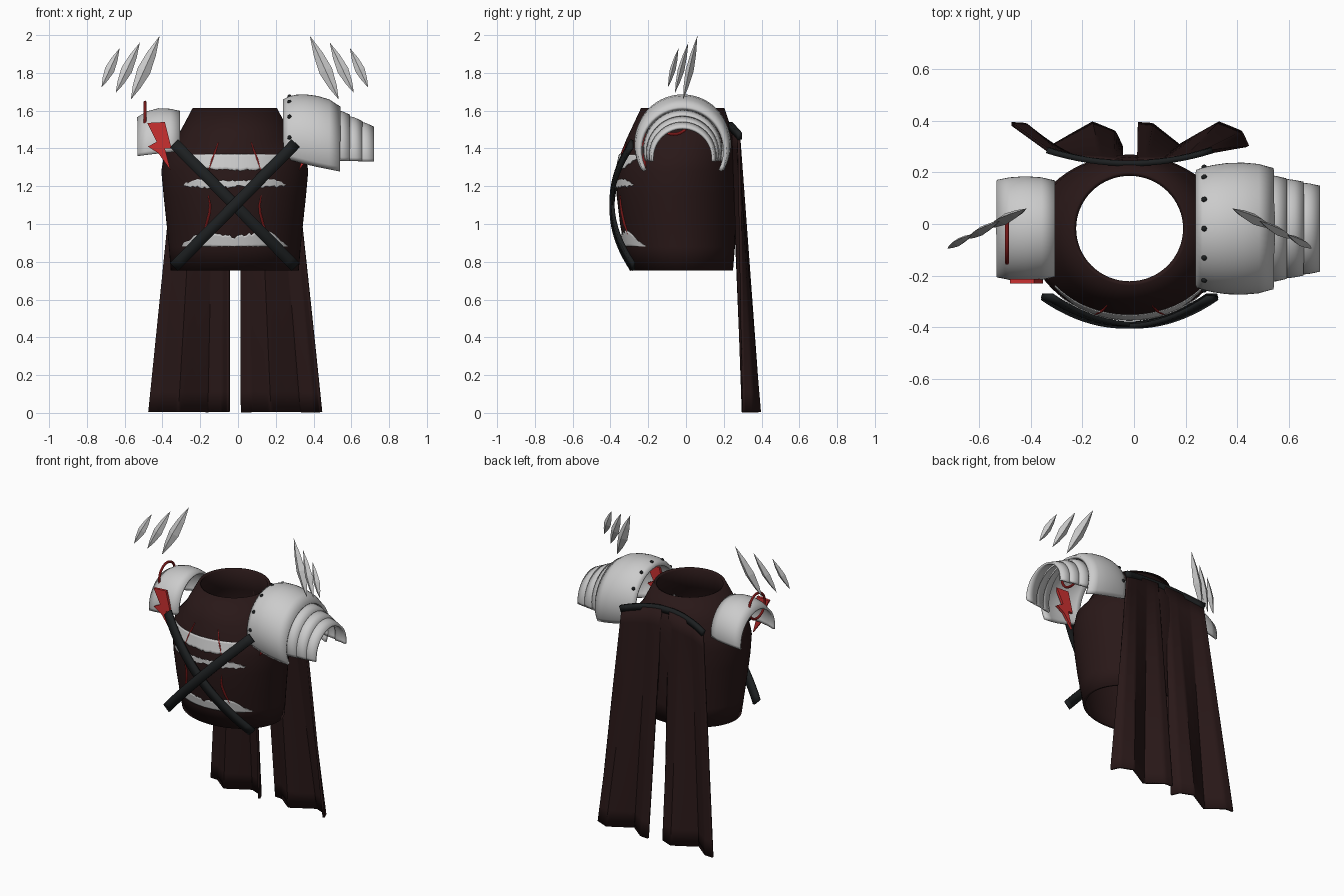
import bpy, bmesh, math, random
from mathutils import Vector

if "Cube" in bpy.data.objects:
    bpy.data.objects.remove(bpy.data.objects["Cube"])

random.seed(4)
CX = -0.017  # symmetry plane of the costume


def mat(name, col):
    m = bpy.data.materials.new(name)
    m.diffuse_color = (*col, 1)
    m.use_nodes = True
    m.node_tree.nodes["Principled BSDF"].inputs["Base Color"].default_value = m.diffuse_color
    return m


CLOTH = mat("dark_cloth", (0.022, 0.009, 0.009))
LEATHER = mat("black_leather", (0.012, 0.014, 0.015))
RED = mat("red", (0.6, 0.03, 0.03))


def make(name, verts, faces, material=None, thick=0, smooth=True, offset=0):
    me = bpy.data.meshes.new(name)
    me.from_pydata([tuple(v) for v in verts], [], faces)
    bm = bmesh.new()
    bm.from_mesh(me)
    bmesh.ops.recalc_face_normals(bm, faces=bm.faces)
    bm.to_mesh(me)
    bm.free()
    ob = bpy.data.objects.new(name, me)
    bpy.context.collection.objects.link(ob)
    if material:
        me.materials.append(material)
    if thick:
        s = ob.modifiers.new("thickness", 'SOLIDIFY')
        s.thickness, s.offset = thick, offset
    if smooth:
        bpy.ops.object.select_all(action='DESELECT')
        ob.select_set(True)
        bpy.context.view_layer.objects.active = ob
        bpy.ops.object.shade_smooth_by_angle(angle=math.radians(35))
    return ob


def loft(name, rows, closed=False, caps=False, **kw):
    n = len(rows[0])
    m = n if closed else n - 1
    faces = [(i*n + j, i*n + (j+1) % n, (i+1)*n + (j+1) % n, (i+1)*n + j)
             for i in range(len(rows)-1) for j in range(m)]
    if caps:
        faces += [tuple(range(n)), tuple(range((len(rows)-1)*n, len(rows)*n))]
    return make(name, [v for r in rows for v in r], faces, **kw)


def lerp(table, t):
    for a, b in zip(table, table[1:]):
        if a[0] <= t <= b[0]:
            f = (t - a[0]) / (b[0] - a[0])
            return [p + (q - p) * f for p, q in zip(a[1:], b[1:])]
    return table[0][1:] if t < table[0][0] else table[-1][1:]


# torso shell: z, half width, front y, back y
BODY = [(0.755, .33, -.29, .24), (0.88, .34, -.318, .25), (1.0, .352, -.34, .255),
        (1.15, .368, -.358, .26), (1.28, .38, -.358, .26), (1.37, .365, -.338, .255),
        (1.45, .30, -.305, .25), (1.61, .215, -.23, .195)]
rows = []
for z, rx, yf, yb in BODY:
    cy, ry = (yf+yb)/2, (yb-yf)/2
    rows.append([(CX + rx*math.cos(a*math.tau/64), cy + ry*math.sin(a*math.tau/64), z) for a in range(64)])
loft("torso_shell", rows, closed=True, material=CLOTH, thick=.018)


def front(x, z, off=.015):
    rx, yf, yb = lerp(BODY, z)
    u = min(.999, abs(x - CX)/rx)
    return Vector((x, (yf+yb)/2 - (yb-yf)/2*math.sqrt(1-u*u) - off, z))


# torn grey patches on the chest: x offset, lower z, upper z, ragged amounts
def patch(name, outline, low_jag, top_jag, n=44):
    lo, hi = outline[0][0], outline[-1][0]
    cols = []
    for i in range(n+1):
        x = lo + (hi-lo)*i/n
        a, b = lerp(outline, x)
        a += random.uniform(-1, 1)*low_jag
        b = max(a + .002, b + random.uniform(-1, 1)*top_jag)
        cols.append([front(CX+x, a+(b-a)*k/6) for k in range(7)])
    loft(name, cols, thick=.004)


patch("upper_tear", [(-.29, 1.355, 1.367), (-.2, 1.3, 1.368), (-.1, 1.287, 1.37),
                     (.1, 1.285, 1.37), (.2, 1.3, 1.368), (.29, 1.355, 1.367)], .006, 0)
patch("middle_tear", [(-.27, 1.205, 1.212), (-.2, 1.195, 1.24), (-.08, 1.19, 1.23), (0, 1.2, 1.23),
                      (.08, 1.19, 1.23), (.2, 1.195, 1.24), (.27, 1.205, 1.212)], .007, .004)
patch("lower_tear", [(-.28, .88, .89), (-.17, .88, .965), (-.09, .88, .95), (0, .88, .93),
                     (.09, .88, .95), (.17, .88, .965), (.28, .88, .89)], 0, .009)


def tube(name, pts, radii, material, sides=8):
    rows = []
    for i, p in enumerate(pts):
        t = (pts[min(i+1, len(pts)-1)] - pts[max(i-1, 0)]).normalized()
        u = t.cross(Vector((0, 1, 0))).normalized()
        v = t.cross(u)
        rows.append([p + radii[i]*(u*math.cos(k*math.tau/sides) + v*math.sin(k*math.tau/sides))
                     for k in range(sides)])
    loft(name, rows, closed=True, caps=True, material=material)


# flat straps
def strap(name, pts, width, thick, flat=Vector((0, 1, 0))):
    rows = []
    for i, p in enumerate(pts):
        t = pts[min(i+1, len(pts)-1)] - pts[max(i-1, 0)]
        w = t.cross(flat).normalized()*width/2
        rows.append([p-w, p+w])
    loft(name, rows, material=LEATHER, thick=thick)


for s, side in ((1, "right"), (-1, "left")):
    strap(side + "_chest_strap", [Vector((CX + s*.32*u, -.388 + .11*u*u - (.008 if s > 0 else 0), 1.10 + .325*u))
                                  for u in [k/10-1 for k in range(21)]], .06, .018)
    # red scratches
    tube(side + "_upper_scratch", [front(CX + s*x, z) for x, z in
         ((.088, 1.43), (.105, 1.38), (.12, 1.34), (.137, 1.285))], (.002, .005, .005, .002), RED)
    tube(side + "_lower_scratch", [front(CX + s*x, z) for x, z in
         ((.14, 1.15), (.131, 1.1), (.134, 1.06), (.15, 1.0), (.172, .94))], (.002, .005, .006, .006, .002), RED)
    # red ring on the shoulder
    bpy.ops.mesh.primitive_torus_add(major_segments=40, minor_segments=10, major_radius=.085, minor_radius=.008,
                                     location=(CX + s*.475, -.065, 1.56), rotation=(0, math.pi/2, 0))
    ob = bpy.context.object
    ob.name = side + "_shoulder_ring"
    ob.data.materials.append(RED)
    bpy.ops.object.shade_smooth_by_angle()
    # zigzag plate
    zig = [(.46, 1.535), (.372, 1.54), (.335, 1.405), (.365, 1.405), (.337, 1.28), (.443, 1.40),
           (.405, 1.415), (.465, 1.425), (.415, 1.445)]
    zig = [(.463, 1.535), (.37, 1.54), (.335, 1.40), (.37, 1.40), (.34, 1.285), (.405, 1.375),
           (.46, 1.41), (.413, 1.435)]
    n = len(zig)
    v = [(CX + s*x, y, z) for y in (-.23, -.213) for x, z in zig]
    make(side + "_zigzag_plate", v, [tuple(range(n)), tuple(range(n, 2*n))] +
         [(i, (i+1) % n, n+(i+1) % n, n+i) for i in range(n)], material=RED, smooth=False)
    # floating blades
    for i, (top, bot, w) in enumerate((((.398, .06, 1.995), (.55, -.015, 1.66), .036),
                                       ((.503, .012, 1.96), (.63, -.058, 1.695), .03),
                                       ((.61, -.04, 1.93), (.705, -.095, 1.725), .026))):
        a, b = Vector(top), Vector(bot)
        d = (b-a).normalized()
        side_v = d.cross(Vector((0, 1, 0))).normalized()
        dep = d.cross(side_v)
        rows = []
        for t, f in ((0, .01), (.28, .68), (.55, 1), (.8, .6), (1, .01)):
            p = a + (b-a)*t
            ring = [p + side_v*w*f, p + dep*w*.6*f, p - side_v*w*f, p - dep*w*.6*f]
            rows.append([(CX + s*q.x, q.y, q.z) for q in ring])
        loft(f"{side}_blade_{i+1}", rows, closed=True, caps=True, smooth=False)

strap("cape_strap", [Vector((CX + .315*u, .235 + .05*u*u, 1.52 - .055*u*u))
                     for u in [k/8-1 for k in range(17)]], .04, .022)


# arched armour plates: x, radius, top z, bottom z
def arch(name, sections, thick=.014, cy=-.018, n=36):
    rows = []
    for x, r, top, bot in sections:
        cz = top - r
        a0 = math.asin((bot - cz)/r)
        rows.append([(x, cy + r*math.cos(a), cz + r*math.sin(a))
                     for a in [a0 + (math.pi - 2*a0)*k/n for k in range(n+1)]])
    loft(name, rows, thick=thick)


arch("large_shoulder_dome", [(.243, .218, 1.65, 1.355), (.27, .228, 1.665, 1.345), (.31, .237, 1.675, 1.333),
                             (.36, .244, 1.676, 1.32), (.42, .246, 1.668, 1.306), (.48, .241, 1.65, 1.294),
                             (.538, .225, 1.612, 1.282)], .02)
arch("shoulder_lame_1", [(.51, .203, 1.60, 1.335), (.55, .197, 1.59, 1.335), (.59, .188, 1.572, 1.335)])
arch("shoulder_lame_2", [(.57, .188, 1.57, 1.335), (.62, .182, 1.555, 1.335), (.655, .175, 1.538, 1.335)])
arch("shoulder_lame_3", [(.635, .173, 1.54, 1.332), (.68, .168, 1.526, 1.332), (.718, .16, 1.508, 1.332)])
arch("small_shoulder_plate", [(-.53, .182, 1.56, 1.36), (-.48, .192, 1.59, 1.367), (-.42, .196, 1.606, 1.374),
                              (-.36, .192, 1.603, 1.38), (-.308, .18, 1.592, 1.388)])

# rivets along the dome rim
for i in range(7):
    a = math.radians(5 + i*170/6)
    bpy.ops.mesh.primitive_uv_sphere_add(segments=12, ring_count=8, radius=.011,
        location=(.272, -.018 + .238*math.cos(a), 1.437 + .238*math.sin(a)))
    ob = bpy.context.object
    ob.name = f"dome_rivet_{i+1}"
    ob.data.materials.append(LEATHER)
    bpy.ops.object.shade_smooth_by_angle()

# two folded cape panels
HEM = [(0, -.475, .388), (.12, -.42, .385), (.35, -.315, .302), (.5, -.24, .345), (.7, -.16, .39),
       (.88, -.075, .355), (1, -.05, .30)]
for side, dx in (("left", 0), ("right", .49)):
    x0, x1 = (-.325, -.045) if dx == 0 else (.012, .29)
    rows = []
    for k in range(15):
        f = k/14
        row = []
        for j in range(41):
            u = j/40
            bx, by = lerp(HEM, u)
            tx = x0 + (x1-x0)*u
            c = ((tx-CX)/.315)**2
            top = Vector((tx, .242 + .04*c, 1.52 - .055*c))
            row.append(top.lerp(Vector((bx+dx, by, .004)), f))
        rows.append(row)
    loft(side + "_cape_panel", rows, material=CLOTH, thick=.014)
